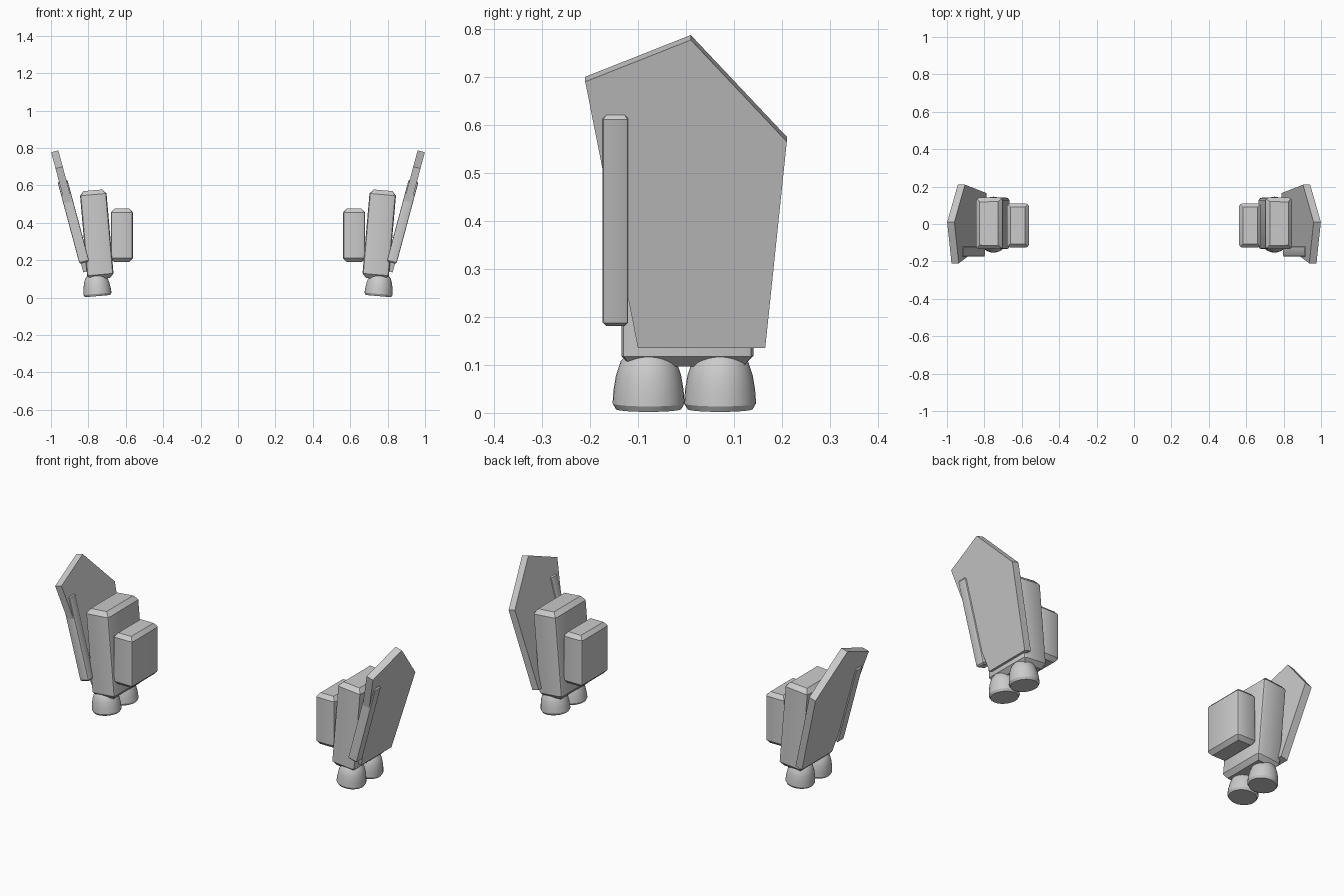
import bpy, bmesh, math
from mathutils import Matrix, Vector

cube = bpy.data.objects.get("Cube")
if cube:
    bpy.data.objects.remove(cube, do_unlink=True)

grey = bpy.data.materials.new("light_grey")
grey.use_nodes = True
colour = (0.6, 0.6, 0.6, 1)
grey.diffuse_color = colour
grey.node_tree.nodes["Principled BSDF"].inputs["Base Color"].default_value = colour


def finish(name, bm, place, side):
    """Place a part on the left (+x) side, or mirror it to the right."""
    bm.transform(place)
    if side < 0:
        bm.transform(Matrix.Diagonal((-1, 1, 1, 1)))
    bmesh.ops.recalc_face_normals(bm, faces=bm.faces)
    mesh = bpy.data.meshes.new(name)
    bm.to_mesh(mesh)
    bm.free()
    mesh.materials.append(grey)
    obj = bpy.data.objects.new(name, mesh)
    bpy.context.collection.objects.link(obj)
    bpy.ops.object.select_all(action='DESELECT')
    obj.select_set(True)
    bpy.context.view_layer.objects.active = obj
    bpy.ops.object.shade_smooth_by_angle(angle=math.radians(32))


def lean(centre, degrees):
    return Matrix.Translation(centre) @ Matrix.Rotation(math.radians(degrees), 4, 'Y')


def block(size, cap, corner):
    """Box with rounded upright corners and chamfered ends."""
    bm = bmesh.new()
    bmesh.ops.create_cube(bm, size=1)
    bm.transform(Matrix.Diagonal((*size, 1)))
    upright = [e for e in bm.edges if abs(e.verts[0].co.z - e.verts[1].co.z) > 0.01]
    bmesh.ops.bevel(bm, geom=upright, offset=corner, segments=2, profile=0.5, affect='EDGES')
    ends = [f for f in bm.faces if abs(f.normal.z) > 0.9]
    for face in ends:
        sign = 1 if face.calc_center_median().z > 0 else -1
        ring = bmesh.ops.inset_individual(bm, faces=[face], thickness=cap)
        for v in face.verts:
            v.co.z = sign * size[2] / 2
        for v in {v for f in ring["faces"] for v in f.verts} - set(face.verts):
            v.co.z = sign * (size[2] / 2 - cap)
    return bm


def nozzle():
    """Closed bell turned about its own axis."""
    profile = [(0, 0), (0.068, 0), (0.075, 0.012), (0.073, 0.04), (0.068, 0.07),
               (0.058, 0.1), (0.042, 0.118), (0.025, 0.13), (0, 0.13)]
    bm = bmesh.new()
    verts = [bm.verts.new((r, 0, z)) for r, z in profile]
    edges = [bm.edges.new(pair) for pair in zip(verts, verts[1:])]
    bmesh.ops.spin(bm, geom=verts + edges, cent=(0, 0, 0), axis=(0, 0, 1),
                   angle=math.tau, steps=32)
    bmesh.ops.remove_doubles(bm, verts=bm.verts, dist=0.0005)
    return bm


def plate(outline, thickness):
    """Flat panel in the local yz plane."""
    bm = bmesh.new()
    face = bm.faces.new([bm.verts.new((-thickness / 2, y, z)) for y, z in outline])
    new = bmesh.ops.extrude_face_region(bm, geom=[face])["geom"]
    bmesh.ops.translate(bm, vec=Vector((thickness, 0, 0)),
                        verts=[v for v in new if isinstance(v, bmesh.types.BMVert)])
    return bm


SHIELD_TILT = 15
stretch = 1 / math.cos(math.radians(SHIELD_TILT))
# Heights are measured from the middle of the shield
shield_outline = [(y, (z - 0.41) * stretch) for y, z in
                  [(-0.21, 0.695), (0.01, 0.782), (0.21, 0.57), (0.165, 0.14), (-0.10, 0.14)]]

for side, label in ((1, "left"), (-1, "right")):
    # Leaning main housing and the smaller inner tank
    finish(label + "_main_housing", block((0.142, 0.275, 0.475), 0.023, 0.016),
           lean((0.755, 0.003, 0.337), 5), side)
    finish(label + "_inner_tank", block((0.118, 0.235, 0.285), 0.02, 0.016),
           lean((0.621, -0.008, 0.333), 0), side)

    # Pair of thruster bells
    for y, end in ((-0.078, "front"), (0.071, "rear")):
        finish(f"{label}_{end}_nozzle", nozzle(), lean((0.75, y, 0.008), 5), side)

    # Outer shield with its edge rail
    finish(label + "_shield", plate(shield_outline, 0.04),
           lean((0.88, 0, 0.41), SHIELD_TILT), side)
    finish(label + "_shield_rail", block((0.054, 0.053, 0.455), 0.008, 0.006),
           lean((0.88, -0.147, 0.406), SHIELD_TILT), side)
